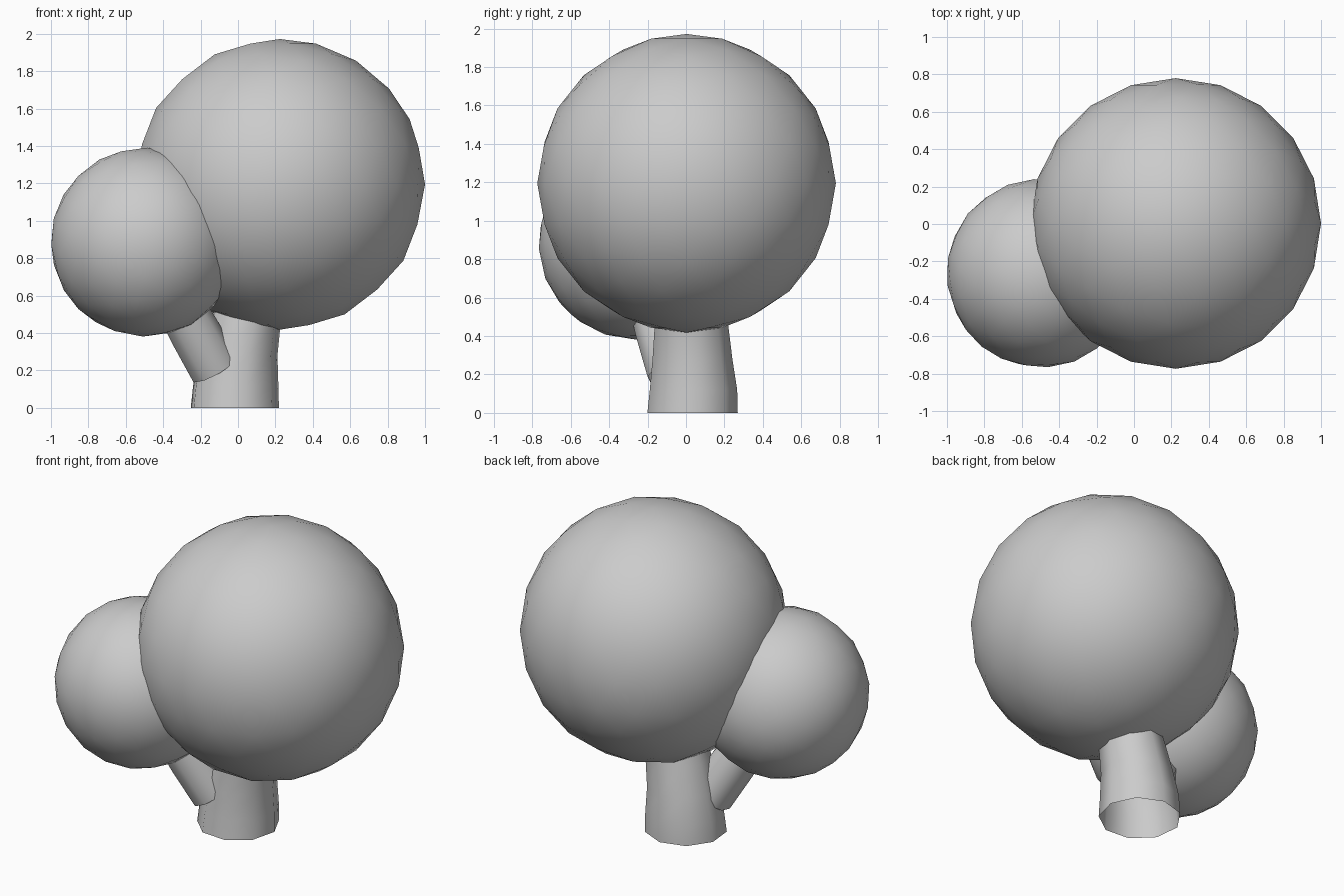
import bpy, bmesh
from math import cos, sin, tau
from mathutils import Vector

if "Cube" in bpy.data.objects:
    bpy.data.objects.remove(bpy.data.objects["Cube"])


def finish(name, bm):
    mesh = bpy.data.meshes.new(name)
    bm.to_mesh(mesh)
    bm.free()
    for p in mesh.polygons:
        p.use_smooth = True
    obj = bpy.data.objects.new(name, mesh)
    bpy.context.collection.objects.link(obj)
    return obj


def tube(name, path, sides, turn=0.0):
    """Open tube through (centre, axis, radius) rings."""
    bm = bmesh.new()
    rings = []
    for centre, axis, r in path:
        rot = Vector((0, 0, 1)).rotation_difference(Vector(axis))
        rings.append([bm.verts.new(Vector(centre) + rot @ Vector(
            (r * cos(turn + tau * i / sides), r * sin(turn + tau * i / sides), 0)))
            for i in range(sides)])
    for a, b in zip(rings, rings[1:]):
        for i in range(sides):
            j = (i + 1) % sides
            bm.faces.new((a[i], a[j], b[j], b[i]))
    return finish(name, bm)


def foliage(name, centre, radius, spin):
    bm = bmesh.new()
    bmesh.ops.create_icosphere(bm, subdivisions=3, radius=radius)
    obj = finish(name, bm)
    obj.location = centre
    obj.rotation_euler = spin
    return obj


# Trunk, open at the base and running into the crown
up = (0, 0, 1)
tube("trunk", [((-0.02, 0.03, 0), up, 0.24),
               ((-0.015, 0.035, 0.12), up, 0.232),
               ((0.0, 0.03, 0.28), up, 0.212),
               ((0.035, 0.025, 0.46), up, 0.195),
               ((0.08, 0.02, 0.62), up, 0.18)], 9, 0.1)

# Side branch from the trunk into the small crown
start, end = Vector((-0.125, -0.065, 0.21)), Vector((-0.36, -0.19, 0.63))
d = end - start
tube("branch", [(start, d, 0.14), (start.lerp(end, 0.5), d, 0.138),
                (end, d, 0.125)], 9)

# Large and small leaf crowns
foliage("large_crown", (0.223, 0.003, 1.195), 0.777, (0, 0, 0))
foliage("small_crown", (-0.497, -0.263, 0.886), 0.505, (0.3, -0.35, 0.2))
